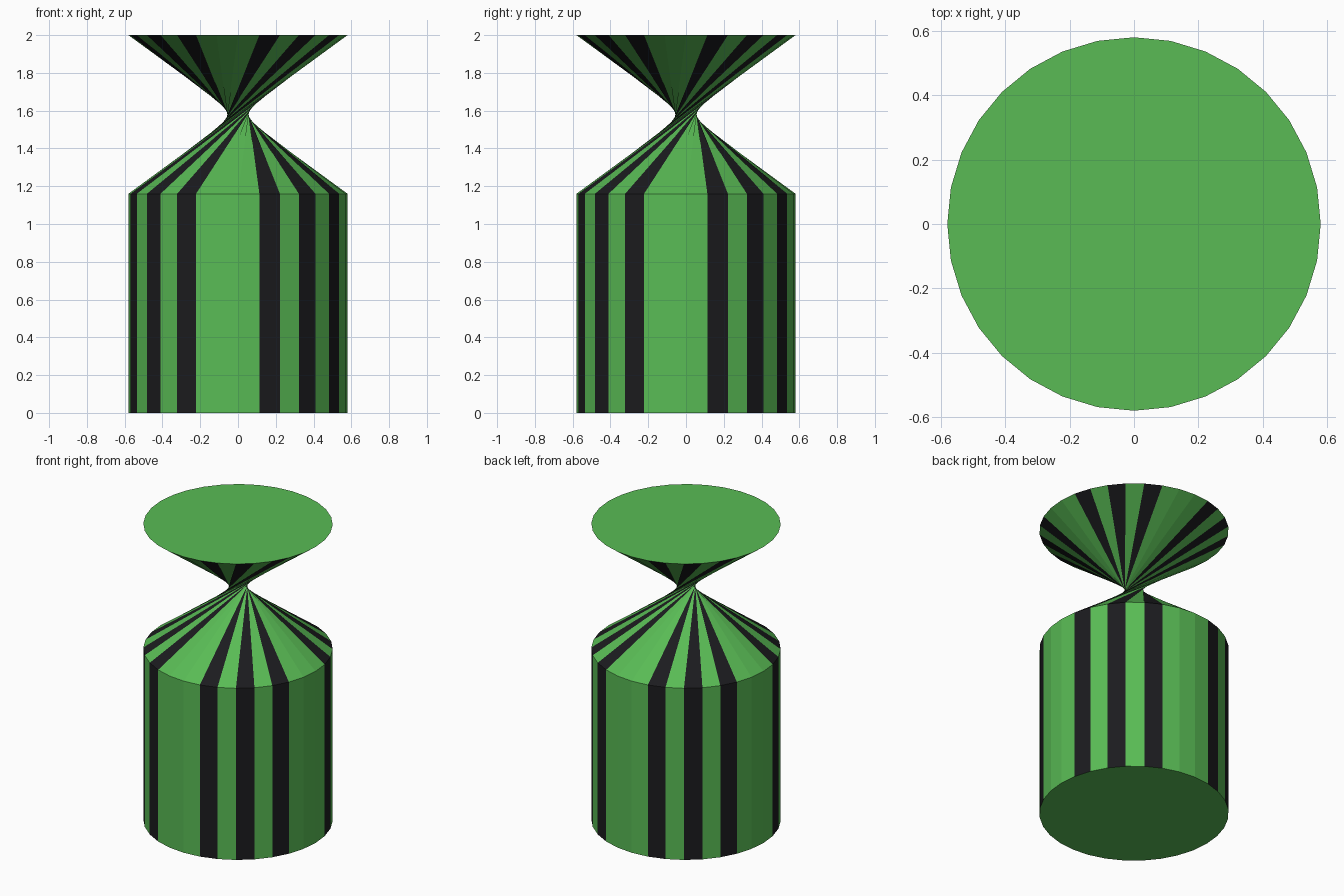
import bpy, bmesh
from math import sin, cos, pi

if "Cube" in bpy.data.objects:
    bpy.data.objects.remove(bpy.data.objects["Cube"])

SIDES, RADIUS = 32, 0.58
BODY_TOP, TOP = 1.16, 2.0
HALF = SIDES // 2


def material(name, color):
    m = bpy.data.materials.new(name)
    m.diffuse_color = (*color, 1)
    m.use_nodes = True
    m.node_tree.nodes["Principled BSDF"].inputs["Base Color"].default_value = m.diffuse_color
    return m


green = material("green", (0.1, 0.5, 0.09))
black = material("black", (0.011, 0.011, 0.013))

bm = bmesh.new()


def ring(z):
    # starts at the front (-y), runs counter-clockwise
    return [bm.verts.new((RADIUS * sin(2 * pi * i / SIDES),
                          -RADIUS * cos(2 * pi * i / SIDES), z))
            for i in range(SIDES)]


def face(verts, slot=0):
    bm.faces.new(verts).material_index = slot


base, shoulder, rim = ring(0), ring(BODY_TOP), ring(TOP)

for i in range(SIDES):
    j = (i + 1) % SIDES
    # rim is turned half a revolution, so the wrapper pinches at the waist
    a, b = rim[(i + HALF) % SIDES], rim[(i + HALF + 1) % SIDES]
    slot = 1 if i % 8 in (1, 3, 5) else 0
    # straight striped wall
    face((base[i], base[j], shoulder[j], shoulder[i]), slot)
    # twisted neck, two triangles per stripe
    face((shoulder[i], shoulder[j], a), slot)
    face((shoulder[j], b, a), slot)

# flat end caps
face(base[::-1])
face(rim)

mesh = bpy.data.meshes.new("twisted_wrapper")
bm.to_mesh(mesh)
bm.free()
mesh.materials.append(green)
mesh.materials.append(black)
obj = bpy.data.objects.new("twisted_wrapper", mesh)
bpy.context.collection.objects.link(obj)
